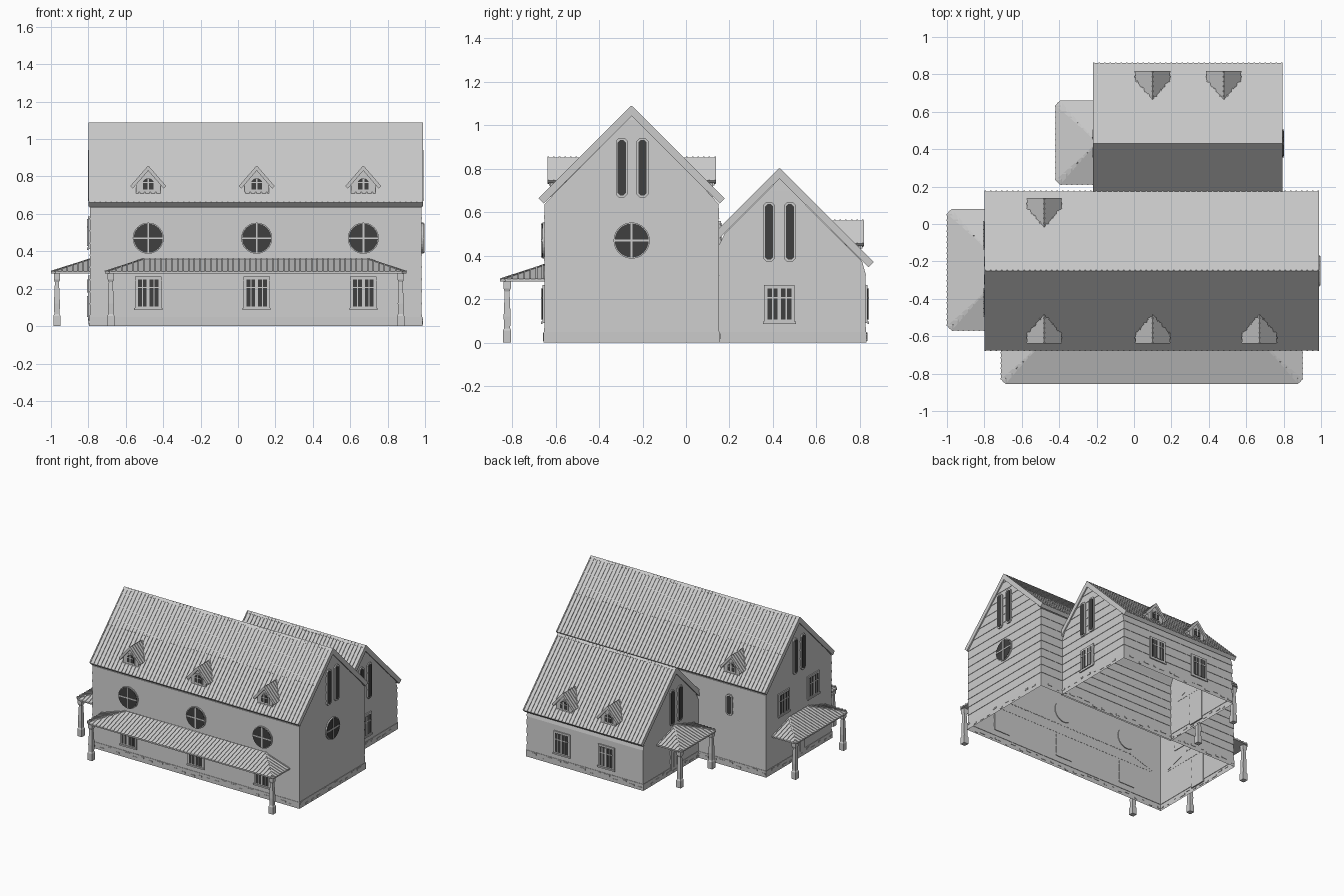
import bpy, bmesh, math, random
from mathutils import Vector

random.seed(4)
if "Cube" in bpy.data.objects:
    bpy.data.objects.remove(bpy.data.objects["Cube"])


def material(name, value):
    m = bpy.data.materials.new(name)
    m.use_nodes = True
    color = (value, value, value, 1)
    m.diffuse_color = color
    m.node_tree.nodes["Principled BSDF"].inputs["Base Color"].default_value = color
    return m


MATS = [material("light_grey", 0.6), material("dark_glass", 0.05)]
FRONT, LEFT, BACK, RIGHT = 0, math.pi / 2, math.pi, -math.pi / 2


def mesh(name, bm):
    bmesh.ops.recalc_face_normals(bm, faces=bm.faces)
    me = bpy.data.meshes.new(name)
    bm.to_mesh(me)
    bm.free()
    for m in MATS:
        me.materials.append(m)
    return me


def place(name, me, loc=(0, 0, 0), facing=FRONT):
    ob = bpy.data.objects.new(name, me)
    ob.location = loc
    ob.rotation_euler.z = facing
    bpy.context.collection.objects.link(ob)


def prism(bm, pts, y0, y1, mat=0):
    """Extrude an x-z outline along y."""
    a = [bm.verts.new((x, y0, z)) for x, z in pts]
    b = [bm.verts.new((x, y1, z)) for x, z in pts]
    faces = [bm.faces.new(a), bm.faces.new(b[::-1])]
    for i in range(len(pts)):
        j = (i + 1) % len(pts)
        faces.append(bm.faces.new((a[i], b[i], b[j], a[j])))
    for f in faces:
        f.material_index = mat


def rect(x0, x1, z0, z1):
    return [(x0, z0), (x1, z0), (x1, z1), (x0, z1)]


def bar(bm, p, q, w, h):
    """Rib of width w standing h above the line p-q."""
    p, q = Vector(p), Vector(q)
    d = (q - p).normalized()
    side = d.cross(Vector((0, 0, 1))).normalized()
    up = side.cross(d) * h
    side *= w / 2
    ends = [[bm.verts.new(c + o) for o in (-side - up, side - up, side + up, up - side)] for c in (p, q)]
    a, b = ends
    bm.faces.new(a)
    bm.faces.new(b[::-1])
    for i in range(4):
        bm.faces.new((a[i], b[i], b[(i + 1) % 4], a[(i + 1) % 4]))


def loft(bm, rings, cap=False):
    """Skin rectangular rings (x0, x1, y0, y1, z)."""
    loops = [[bm.verts.new(c) for c in ((a, c0, z), (b, c0, z), (b, d, z), (a, d, z))]
             for a, b, c0, d, z in rings]
    for lo, hi in zip(loops, loops[1:]):
        for i in range(4):
            bm.faces.new((lo[i], lo[(i + 1) % 4], hi[(i + 1) % 4], hi[i]))
    if cap:
        bm.faces.new(loops[0])
        bm.faces.new(loops[-1])


def chevron(rz, left, right, t, slope=1.0):
    k = t * 0.48
    return [(-left, rz - left * slope), (0, rz), (right, rz - right * slope),
            (right - k, rz - right * slope - k), (0, rz - t), (k - left, rz - left * slope - k)]


def house(name, x0, x1, y0, y1, ridge_y, ridge_z, eaves, seam=None):
    # Lapped siding that narrows into the gables, above a stone plinth
    apex = ridge_z - 0.042
    out = 0.006
    rings = [(x0 - out, x1 + out, y0 - out, y1 + out, 0), (x0 - out, x1 + out, y0 - out, y1 + out, 0.05)]

    def ring(z, o):
        half = apex - z
        return (x0 - o, x1 + o, max(y0 - o, ridge_y - half), min(y1 + o, ridge_y + half), z)
    z, step = 0.05, 0.065
    while z < apex - 0.002:
        top = min(z + step, apex - 0.001)
        rings += [ring(z, 0.003), ring(top, 0)]
        z = top
    bm = bmesh.new()
    loft(bm, rings)
    place(name + "_walls", mesh(name + "_walls", bm))

    # Scattered plinth stones on each side
    bm = bmesh.new()
    for sx in range(int((x1 - x0) / 0.07)):
        for y in (y0 - out, y1 + out):
            x, z, w = x0 + 0.07 * sx, random.uniform(0.008, 0.035), random.uniform(0.02, 0.05)
            prism(bm, rect(x, x + w, z, z + 0.012), y - 0.003, y + 0.003)
    for sy in range(int((y1 - y0) / 0.07)):
        for x in (x0 - out, x1 + out):
            y, z, w = y0 + 0.07 * sy, random.uniform(0.008, 0.035), random.uniform(0.02, 0.05)
            prism(bm, rect(x - 0.003, x + 0.003, z, z + 0.012), y, y + w)
    place(name + "_plinth_stones", mesh(name + "_stones", bm))

    # Ribbed metal roof with overlapping sheets and a ridge cap
    bm = bmesh.new()
    a, b = x0 - 0.01, x1 + 0.01
    prism(bm, chevron(ridge_z, *eaves, 0.042), -b, -a)
    if seam:
        prism(bm, chevron(ridge_z + 0.003, seam, seam, 0.01), -b, -a)
    prism(bm, chevron(ridge_z + 0.005, 0.015, 0.015, 0.012), -b, -a)
    count = round((b - a) / 0.03)
    for i in range(count + 1):
        y = -b + 0.004 + (b - a - 0.008) * i / count
        for s, e in zip((-1, 1), eaves):
            bar(bm, (0, y, ridge_z), (s * e, y, ridge_z - e), 0.008, 0.005)
    place(name + "_roof", mesh(name + "_roof", bm), (0, ridge_y, 0), LEFT)


house("main", -0.79, 0.98, -0.65, 0.15, -0.25, 1.085, (0.425, 0.425), 0.21)
house("wing", -0.21, 0.785, 0.15, 0.825, 0.43, 0.797, (0.30, 0.43))


# Window and door designs, centred on their own origin
def pointed(w, h, c):
    return [(-w, c - h), (c - w, -h), (w - c, -h), (w, c - h), (w, h - c), (w - c, h), (c - w, h), (-w, h - c)]


def circle(r, n=32):
    return [(r * math.cos(i * math.tau / n), r * math.sin(i * math.tau / n)) for i in range(n)]


def window(name, frame, glass, bars):
    bm = bmesh.new()
    prism(bm, frame, -0.011, 0.004)
    prism(bm, glass, -0.013, -0.009, 1)
    for r in bars:
        prism(bm, rect(*r), -0.016, -0.01)
    return mesh(name, bm)


sash = window("sash_window", rect(-0.07, 0.07, -0.087, 0.087), rect(-0.055, 0.055, -0.072, 0.072),
              [(-0.008, 0.008, -0.072, 0.072), (-0.055, 0.055, 0.025, 0.032),
               (-0.034, -0.028, -0.072, 0.072), (0.028, 0.034, -0.072, 0.072),
               (-0.075, 0.075, -0.092, -0.08)])
round_win = window("round_window", circle(0.083), circle(0.078),
                   [(-0.005, 0.005, -0.078, 0.078), (-0.078, 0.078, -0.005, 0.005)])
lancet = window("lancet_window", pointed(0.027, 0.137, 0.014), pointed(0.019, 0.127, 0.011), [])
small_lancet = window("small_lancet", pointed(0.027, 0.08, 0.014), pointed(0.018, 0.07, 0.01), [])
door = window("door", rect(-0.065, 0.065, -0.12, 0.12), rect(-0.045, 0.045, 0.03, 0.1),
              [(-0.004, 0.004, 0.03, 0.1), (-0.04, -0.006, -0.1, 0.01), (0.006, 0.04, -0.1, 0.01)])

DORMERS = (-0.48, 0.10, 0.67)
for x in DORMERS:
    place("front_sash_window", sash, (x, -0.65, 0.178))
    place("front_round_window", round_win, (x, -0.65, 0.47))
for x in (0.10, 0.48):
    place("wing_back_window", sash, (x, 0.825, 0.178), BACK)
place("back_small_window", small_lancet, (-0.48, 0.15, 0.48), BACK)
place("gable_round_window", round_win, (0.98, -0.25, 0.47), LEFT)
place("wing_gable_window", sash, (0.785, 0.43, 0.178), LEFT)
for s in (-1, 1):
    for x, facing in ((0.98, LEFT), (-0.79, RIGHT)):
        place("main_lancet_window", lancet, (x, -0.248 + s * 0.048, 0.805), facing)
    for x, facing in ((0.785, LEFT), (-0.21, RIGHT)):
        place("wing_lancet_window", lancet, (x, 0.43 + s * 0.048, 0.51), facing)
    place("main_gable_window", sash, (-0.79, -0.24 + s * 0.18, 0.5), RIGHT)
place("main_door", door, (-0.79, -0.245, 0.15), RIGHT)
place("wing_door", door, (-0.21, 0.43, 0.15), RIGHT)

# Dormer, measured from the ridge it sits below
bm = bmesh.new()
prism(bm, [(-0.065, -0.42), (0.065, -0.42), (0.065, -0.33), (0, -0.25), (-0.065, -0.33)], -0.375, -0.25)
prism(bm, chevron(-0.237, 0.093, 0.093, 0.022, 1.15), -0.388, -0.235)
for i in range(6):
    y = -0.384 + 0.026 * i
    for s in (-1, 1):
        bar(bm, (0, y, -0.237), (s * 0.093, y, -0.344), 0.007, 0.004)
arch = [(-1, -1), (1, -1), (1, 0.45), (0.6, 0.9), (0, 1.1), (-0.6, 0.9), (-1, 0.45)]
for scale, y, mat in ((0.037, -0.381, 0), (0.029, -0.384, 1)):
    prism(bm, [(u * scale, v * scale - 0.33) for u, v in arch], y, -0.374, mat)
prism(bm, rect(-0.005, 0.005, -0.359, -0.3), -0.387, -0.38)
prism(bm, rect(-0.028, 0.028, -0.325, -0.319), -0.387, -0.38)
dormer = mesh("dormer", bm)
for x in DORMERS:
    place("front_dormer", dormer, (x, -0.25, 1.09))
place("back_dormer", dormer, (-0.48, -0.25, 1.09), BACK)
for x in (0.10, 0.48):
    place("wing_dormer", dormer, (x, 0.43, 0.80), BACK)


# Hipped porch on turned posts
def porch(name, half, loc, facing, depth=0.205, low=0.292, high=0.358):
    bm = bmesh.new()
    c = 0.025
    eave = [(-half, 0), (-half, c - depth), (c - half, -depth), (half - c, -depth), (half, c - depth), (half, 0)]
    under = [bm.verts.new((x, y, low - 0.01)) for x, y in eave]
    edge = [bm.verts.new((x, y, low)) for x, y in eave]
    tl, tr = (bm.verts.new((s * (half - depth), 0, high)) for s in (-1, 1))
    bm.faces.new(under)
    for i in range(5):
        bm.faces.new((under[i], under[i + 1], edge[i + 1], edge[i]))
    for f in ((0, 1, tl), (1, 2, tl), (2, 3, tr, tl), (3, 4, tr), (4, 5, tr)):
        bm.faces.new([edge[v] if isinstance(v, int) else v for v in f])
    rise = (high - low) / depth
    n = round(2 * half / 0.03)
    for i in range(1, n):
        x = -half + 2 * half * i / n
        run = min(depth, half - abs(x))
        bar(bm, (x, -depth, low), (x, run - depth, low + run * rise), 0.008, 0.004)
    for i in range(7):
        y = -0.01 - 0.028 * i
        run = depth + y
        for s in (-1, 1):
            bar(bm, (s * half, y, low), (s * (half - run), y, low + run * rise), 0.008, 0.004)
    for s in (-1, 1):
        bar(bm, (s * (half - c / 2), c / 2 - depth, low), (s * (half - depth), 0, high), 0.01, 0.004)
    place(name + "_roof", mesh(name + "_roof", bm), loc, facing)
    bm = bmesh.new()
    for s in (-1, 1):
        x, y = s * (half - 0.032), 0.032 - depth
        profile = ((0, 0.019), (0.055, 0.019), (0.065, 0.014), (0.12, 0.016), (0.235, 0.011), (0.25, 0.017), (0.284, 0.017))
        loft(bm, [(x - r, x + r, y - r, y + r, z) for z, r in profile], True)
    place(name + "_posts", mesh(name + "_posts", bm), loc, facing)


porch("front_porch", 0.807, (0.095, -0.65, 0), FRONT)
porch("side_porch", 0.325, (-0.79, -0.245, 0), RIGHT, 0.21)
porch("wing_porch", 0.225, (-0.21, 0.435, 0), RIGHT, 0.21)
